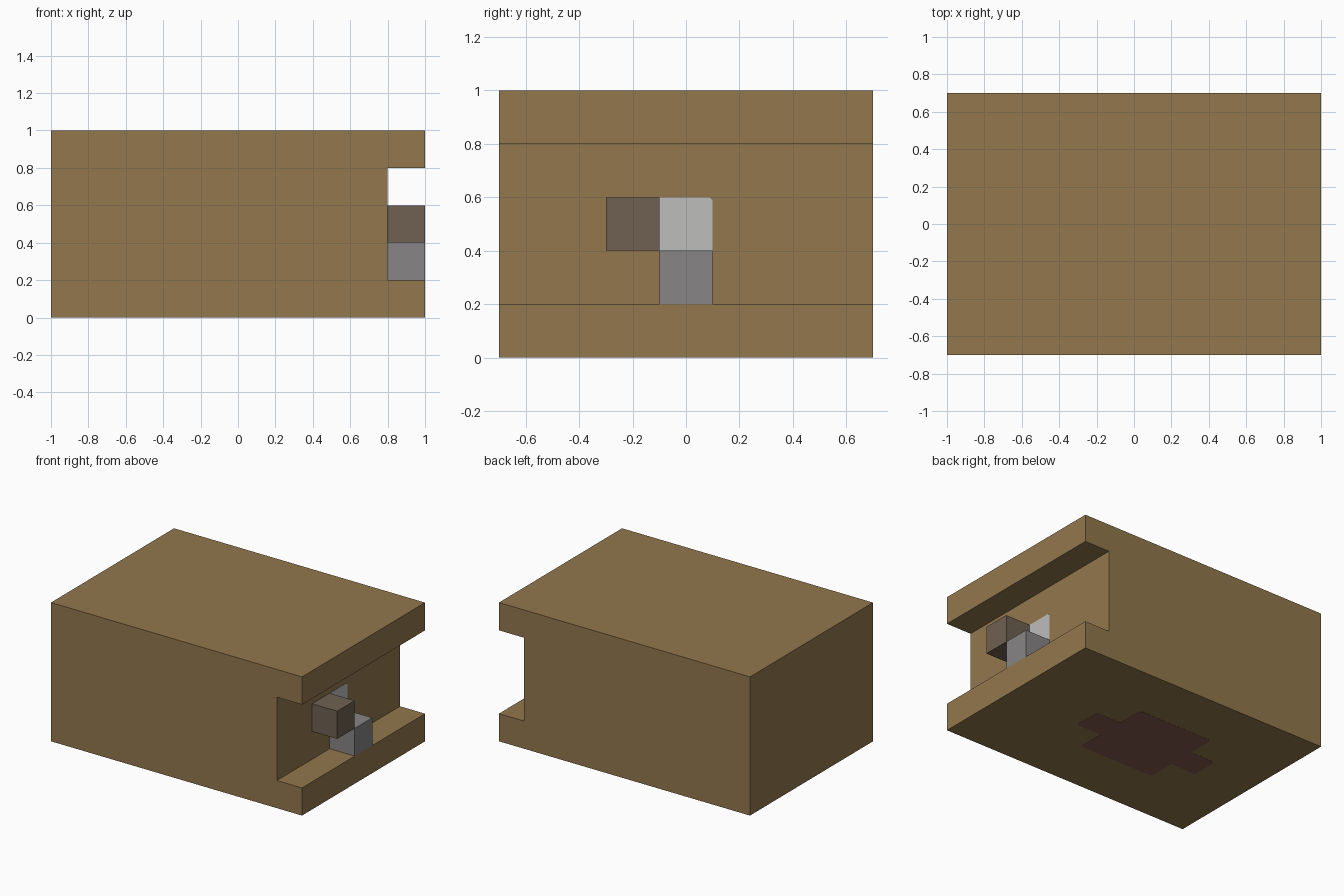
import bpy, bmesh

cube = bpy.data.objects.get("Cube")
if cube:
    bpy.data.objects.remove(cube, do_unlink=True)


def material(name, rgb):
    # sRGB bytes to linear values
    c = [v / 255 for v in rgb]
    c = [v / 12.92 if v <= 0.04045 else ((v + 0.055) / 1.055) ** 2.4 for v in c]
    m = bpy.data.materials.new(name)
    m.use_nodes = True
    m.diffuse_color = (*c, 1)
    m.node_tree.nodes["Principled BSDF"].inputs["Base Color"].default_value = (*c, 1)
    return m


def extrude(name, points, vec, mat):
    """Solid made by sweeping a flat outline along vec."""
    bm = bmesh.new()
    face = bm.faces.new([bm.verts.new(p) for p in points])
    new = bmesh.ops.extrude_face_region(bm, geom=[face])["geom"]
    bmesh.ops.translate(bm, vec=vec, verts=[v for v in new if isinstance(v, bmesh.types.BMVert)])
    bmesh.ops.recalc_face_normals(bm, faces=bm.faces)
    mesh = bpy.data.meshes.new(name)
    bm.to_mesh(mesh)
    bm.free()
    mesh.materials.append(mat)
    obj = bpy.data.objects.new(name, mesh)
    bpy.context.collection.objects.link(obj)
    return obj


def block(name, y, z, mat):
    """Cube sitting in the groove, against its back wall."""
    s = 0.2
    return extrude(name, [(0.8, y, z), (0.8, y + s, z), (0.8, y + s, z + s), (0.8, y, z + s)],
                   (s, 0, 0), mat)


wood = material("wood brown", (146, 119, 77))
umber = material("grey brown", (110, 97, 81))
grey = material("mid grey", (135, 133, 133))
pale = material("pale grey", (189, 189, 188))
maroon = material("dull maroon", (133, 92, 81))

# Body with a groove running along its right side
profile = [(-1, 0.001), (1, 0.001), (1, 0.2), (0.8, 0.2), (0.8, 0.8), (1, 0.8), (1, 1), (-1, 1)]
extrude("body", [(x, -0.7, z) for x, z in profile], (0, 1.4, 0), wood)

# Blocks in the groove
block("side_block", -0.3, 0.4, umber)
block("lower_block", -0.1, 0.2, grey)

# Pale panel on the groove wall, with one clipped corner
panel = [(-0.1, 0.4), (0.1, 0.4), (0.1, 0.588), (0.088, 0.6), (-0.1, 0.6)]
extrude("wall_panel", [(0.799, y, z) for y, z in panel], (0.003, 0, 0), pale)

# Underside patch: a square with a tab on each end, corners clipped
half = [(0.4, -0.085), (0.385, -0.1), (0.2, -0.1), (0.2, -0.285), (0.185, -0.3)]
mirrored = [(-0.2 - x, y) for x, y in reversed(half)]
lower = half + mirrored
outline = lower + [(x, -y) for x, y in reversed(lower)]
extrude("underside_patch", [(x, y, 0) for x, y in outline], (0, 0, 0.003), maroon)
